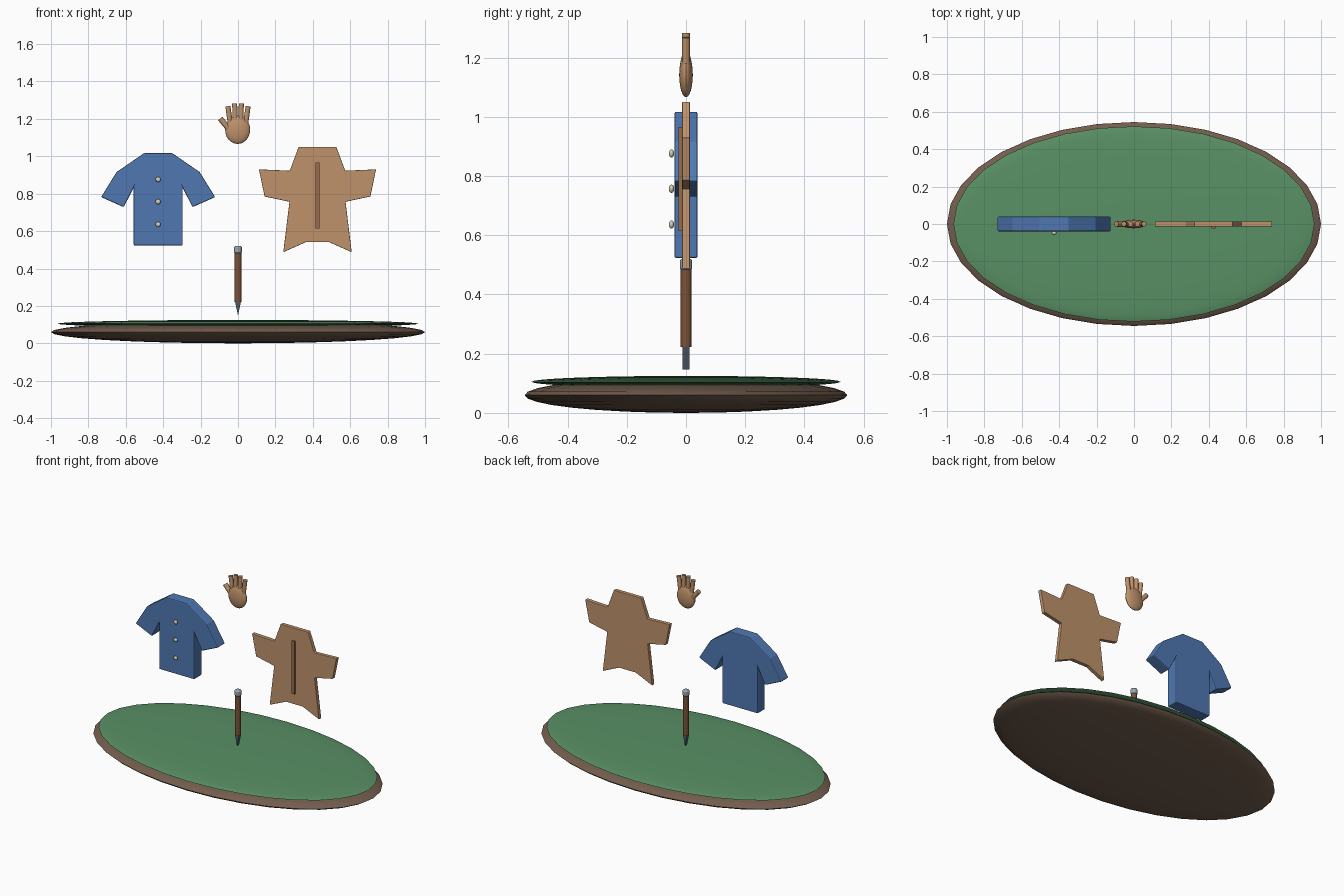
import bpy, bmesh
from math import radians
from mathutils import Vector

if "Cube" in bpy.data.objects:
    bpy.data.objects.remove(bpy.data.objects["Cube"])


def material(name, rgb):
    m = bpy.data.materials.new(name)
    m.diffuse_color = (*rgb, 1)
    m.use_nodes = True
    m.node_tree.nodes["Principled BSDF"].inputs["Base Color"].default_value = m.diffuse_color
    return m


EARTH = material("earth", (0.17, 0.11, 0.075))
GRASS = material("grass", (0.10, 0.28, 0.13))
BLUE = material("blue_cloth", (0.08, 0.19, 0.45))
IVORY = material("ivory", (0.68, 0.6, 0.45))
HIDE = material("hide", (0.52, 0.29, 0.15))
SEAM = material("seam", (0.30, 0.15, 0.07))
SKIN = material("skin", (0.52, 0.29, 0.15))
WOOD = material("wood", (0.20, 0.085, 0.04))
STEEL = material("dark_steel", (0.07, 0.10, 0.12))
METAL = material("light_metal", (0.32, 0.40, 0.44))


def finish(ob, name, mat, bevel=0, segments=2):
    ob.name = name
    ob.data.materials.append(mat)
    if bevel:
        b = ob.modifiers.new("bevel", 'BEVEL')
        b.width, b.segments = bevel, segments
    return ob


def smooth(ob):
    bpy.ops.object.select_all(action='DESELECT')
    ob.select_set(True)
    bpy.context.view_layer.objects.active = ob
    bpy.ops.object.shade_smooth_by_angle(angle=radians(35))


def ellipsoid(name, loc, radii, mat, seg=32, rings=16):
    bpy.ops.mesh.primitive_uv_sphere_add(segments=seg, ring_count=rings, radius=1, location=loc)
    ob = bpy.context.object
    ob.scale = radii
    bpy.ops.object.transform_apply(location=False, rotation=False, scale=True)
    finish(ob, name, mat)
    smooth(ob)
    return ob


def rod(name, a, b, radius, mat, sides=16, bevel=0):
    a, b = Vector(a), Vector(b)
    bpy.ops.mesh.primitive_cylinder_add(vertices=sides, radius=radius, depth=(b - a).length,
                                        location=(a + b) / 2)
    ob = bpy.context.object
    ob.rotation_euler = (b - a).to_track_quat('Z', 'Y').to_euler()
    finish(ob, name, mat, bevel)
    smooth(ob)
    return ob


def slab(name, points, y0, y1, mat, bevel=0):
    """Outline in x, z extruded along y."""
    bm = bmesh.new()
    face = bm.faces.new([bm.verts.new((x, y0, z)) for x, z in points])
    new = bmesh.ops.extrude_face_region(bm, geom=[face])["geom"]
    for v in new:
        if isinstance(v, bmesh.types.BMVert):
            v.co.y = y1
    bmesh.ops.recalc_face_normals(bm, faces=bm.faces)
    me = bpy.data.meshes.new(name)
    bm.to_mesh(me)
    bm.free()
    ob = bpy.data.objects.new(name, me)
    bpy.context.collection.objects.link(ob)
    return finish(ob, name, mat, bevel)


def mirrored(half, cx):
    """Half outline as offsets from cx, top to bottom, closed by its reflection."""
    return [(cx + x, z) for x, z in half] + [(cx - x, z) for x, z in reversed(half)]


# Base mound with a thin grass layer
ellipsoid("earth_base", (0, 0, 0.06), (1, 0.545, 0.06), EARTH)
ellipsoid("grass_top", (0, 0, 0.105), (0.965, 0.522, 0.02), GRASS)

# Shirt with three buttons
shirt = [(0.075, 1.017), (0.222, 0.916), (0.305, 0.782), (0.184, 0.728),
         (0.131, 0.832), (0.131, 0.523)]
slab("shirt", mirrored(shirt, -0.427), -0.039, 0.039, BLUE, 0.006)
for i, z in enumerate((0.636, 0.757, 0.876)):
    ellipsoid(f"button_{i + 1}", (-0.427, -0.049, z), (0.014, 0.009, 0.014), IVORY, 16, 8)

# Stretched hide with a raised seam
hide = [(0.101, 1.05), (0.148, 0.923), (0.313, 0.930), (0.283, 0.785),
        (0.150, 0.757), (0.183, 0.487), (0.062, 0.541)]
slab("hide", mirrored(hide, 0.425), -0.013, 0.013, HIDE, 0.003)
slab("hide_seam", [(0.415, 0.614), (0.436, 0.614), (0.436, 0.966), (0.415, 0.966)],
     -0.025, -0.010, SEAM)

# Open hand
ellipsoid("palm", (-0.002, 0, 1.142), (0.067, 0.023, 0.076), SKIN, 24, 12)
fingers = [(-0.040, -0.054, 1.268), (-0.014, -0.018, 1.283),
           (0.014, 0.018, 1.283), (0.040, 0.054, 1.268)]
for i, (xb, xt, zt) in enumerate(fingers):
    rod(f"finger_{i + 1}", (xb, 0, 1.165), (xt, 0, zt), 0.0135, SKIN)
rod("thumb", (-0.040, 0, 1.135), (-0.095, 0, 1.202), 0.015, SKIN)

# Chisel-tipped tool: handle, wedge blade and cap
rod("tool_handle", (0, 0, 0.222), (0, 0, 0.488), 0.018, WOOD)
slab("tool_blade", [(-0.016, 0.225), (0, 0.147), (0.016, 0.225)], -0.011, 0.011, STEEL)
rod("tool_cap", (0, 0, 0.482), (0, 0, 0.52), 0.021, METAL, bevel=0.007)
